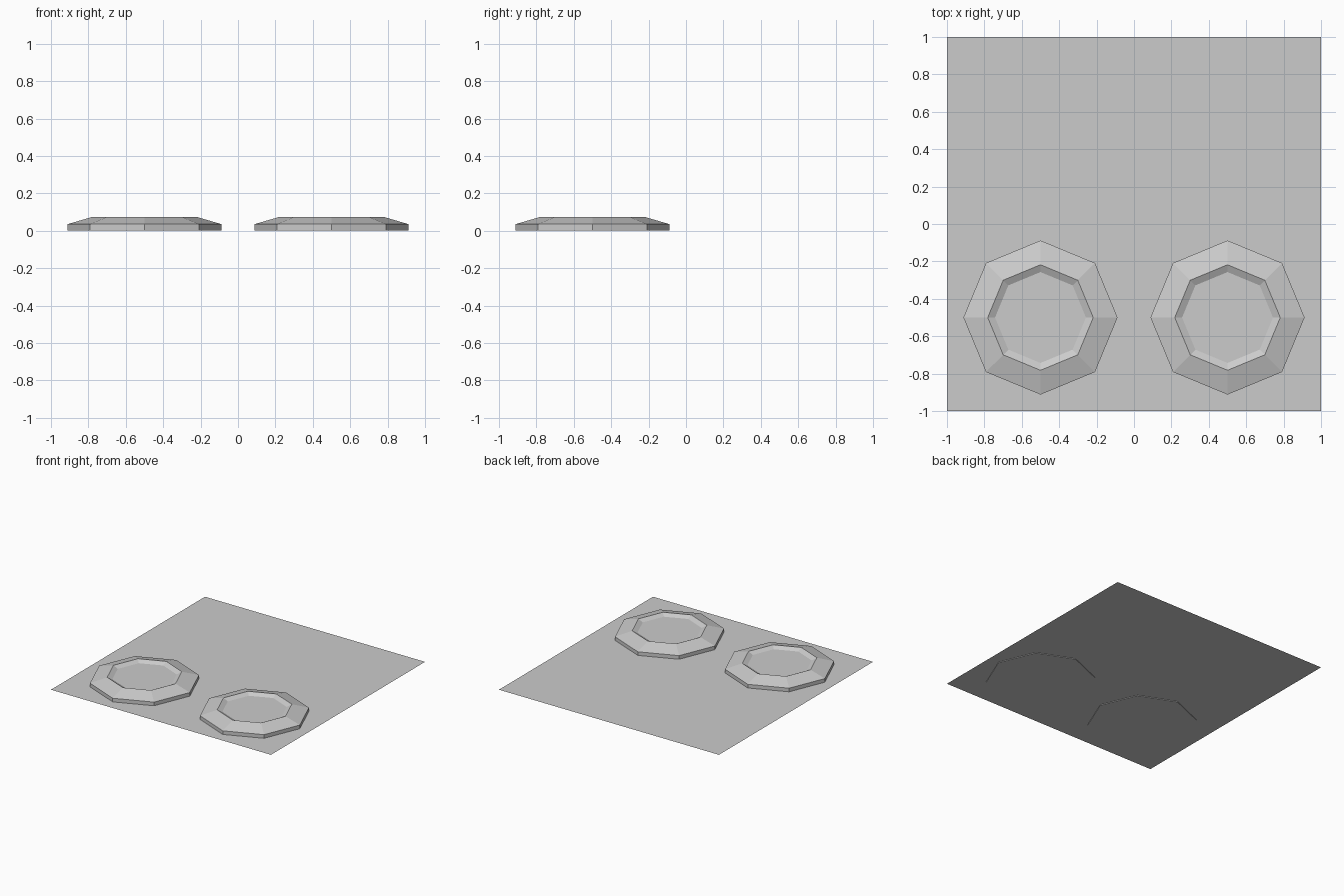
import bpy, bmesh, math

if "Cube" in bpy.data.objects:
    bpy.data.objects.remove(bpy.data.objects["Cube"])

SIDES = 8
# Outer wall, sloping shoulder, then the shallow dish: (radius, height)
PROFILE = [(0.412, 0.0), (0.412, 0.035), (0.282, 0.073), (0.243, 0.054)]


def make_object(name, bm):
    mesh = bpy.data.meshes.new(name)
    bm.to_mesh(mesh)
    bm.free()
    obj = bpy.data.objects.new(name, mesh)
    bpy.context.collection.objects.link(obj)
    return obj


def octagon_pad(name, x, y):
    bm = bmesh.new()
    rings = []
    for r, z in PROFILE:
        rings.append([bm.verts.new((r * math.cos(math.tau * i / SIDES),
                                    r * math.sin(math.tau * i / SIDES), z))
                      for i in range(SIDES)])
    for low, high in zip(rings, rings[1:]):
        for i in range(SIDES):
            j = (i + 1) % SIDES
            bm.faces.new((low[i], low[j], high[j], high[i]))
    bm.faces.new(rings[-1])              # dish floor
    bm.faces.new(rings[0][::-1])         # underside
    obj = make_object(name, bm)
    obj.location = (x, y, 0)
    return obj


# Thin square sheet, just above the undersides of the pads
bm = bmesh.new()
bmesh.ops.create_grid(bm, x_segments=1, y_segments=1, size=1.0)
base = make_object("base_sheet", bm)
base.location.z = 0.005

# Two raised octagonal pads along the front
for side, x in (("left", -0.5), ("right", 0.5)):
    octagon_pad(side + "_pad", x, -0.5)
